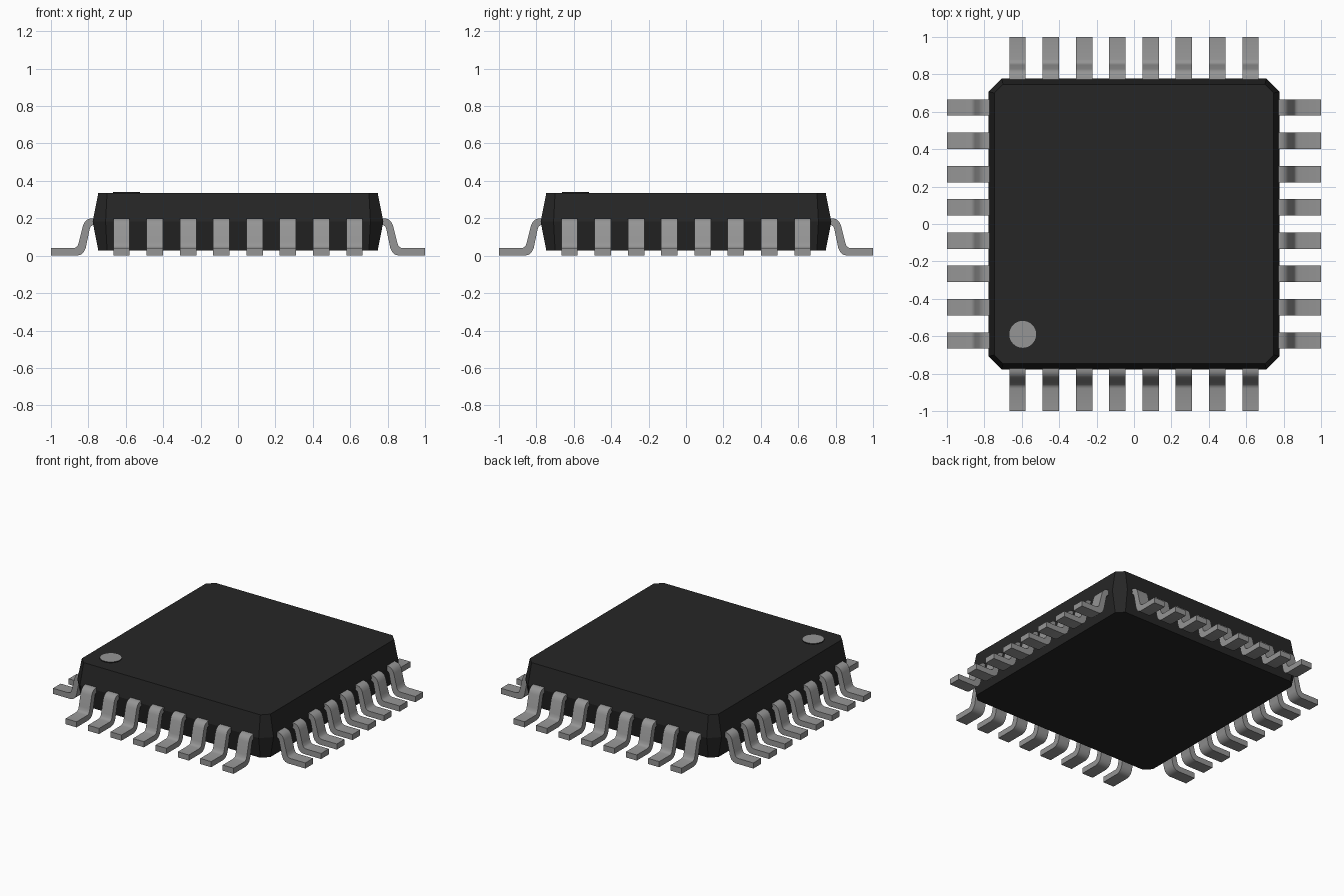
import bpy, bmesh, math
from mathutils import Matrix, Vector

if "Cube" in bpy.data.objects:
    bpy.data.objects.remove(bpy.data.objects["Cube"], do_unlink=True)


def material(name, value):
    mat = bpy.data.materials.new(name)
    mat.use_nodes = True
    color = (value, value, value, 1)
    mat.diffuse_color = color
    bsdf = next(n for n in mat.node_tree.nodes if n.type == 'BSDF_PRINCIPLED')
    bsdf.inputs["Base Color"].default_value = color
    return mat


BLACK = material("black plastic", 0.019)
GREY = material("grey metal", 0.3)


def make_object(name, bm, *mats):
    bmesh.ops.recalc_face_normals(bm, faces=bm.faces)
    mesh = bpy.data.meshes.new(name)
    bm.to_mesh(mesh)
    bm.free()
    for mat in mats:
        mesh.materials.append(mat)
    obj = bpy.data.objects.new(name, mesh)
    bpy.context.collection.objects.link(obj)
    return obj


def octagon(bm, half, cut, z):
    """Square ring with chamfered corners."""
    pts = [(half, -cut), (half, cut), (cut, half), (-cut, half),
           (-half, cut), (-half, -cut), (-cut, -half), (cut, -half)]
    return [bm.verts.new((x, y, z)) for x, y in pts]


# Package body: three stacked rings, widest at the lead line
bm = bmesh.new()
rings = [octagon(bm, 0.747, 0.70, 0.028),
         octagon(bm, 0.777, 0.708, 0.182),
         octagon(bm, 0.747, 0.70, 0.335)]
for low, high in zip(rings, rings[1:]):
    for i in range(8):
        j = (i + 1) % 8
        bm.faces.new((low[i], low[j], high[j], high[i]))
bm.faces.new(rings[0][::-1])
bm.faces.new(rings[-1])
make_object("package_body", bm, BLACK)

# Orientation dot: thin raised disc with a grey top
bm = bmesh.new()
bmesh.ops.create_cone(bm, cap_ends=True, segments=32, radius1=0.072, radius2=0.072,
                      depth=0.008, matrix=Matrix.Translation((-0.595, -0.59, 0.337)))
bm.normal_update()
for f in bm.faces:
    f.material_index = 1 if f.normal.z > 0.5 else 0
make_object("orientation_dot", bm, BLACK, GREY)

# Gull-wing lead: closed side profile (distance from centre, height)
PROFILE = [(0.74, 0.2), (0.785, 0.2), (0.805, 0.194), (0.82, 0.18), (0.829, 0.16),
           (0.85, 0.075), (0.857, 0.053), (0.866, 0.044), (0.88, 0.04), (1.0, 0.04),
           (1.0, 0.0), (0.86, 0.0), (0.84, 0.006), (0.824, 0.02), (0.814, 0.042),
           (0.793, 0.142), (0.788, 0.156), (0.777, 0.163), (0.74, 0.164)]
WIDTH, PITCH = 0.087, 0.1778


def add_lead(bm, offset, turn):
    ends = [[bm.verts.new(turn @ Vector((r, offset + s * WIDTH / 2, z)))
             for r, z in PROFILE] for s in (-1, 1)]
    bm.faces.new(ends[0])
    bm.faces.new(ends[1][::-1])
    for i in range(len(PROFILE)):
        j = (i + 1) % len(PROFILE)
        bm.faces.new((ends[0][i], ends[1][i], ends[1][j], ends[0][j]))


# Eight leads on each of the four sides
for k, side in enumerate(("left", "back", "right", "front")):
    bm = bmesh.new()
    turn = Matrix.Rotation(k * math.pi / 2, 3, 'Z')
    for n in range(8):
        add_lead(bm, (n - 3.5) * PITCH, turn)
    leads = make_object(side + "_leads", bm, GREY)
    bpy.ops.object.select_all(action='DESELECT')
    leads.select_set(True)
    bpy.context.view_layer.objects.active = leads
    bpy.ops.object.shade_smooth_by_angle(angle=math.radians(30))
